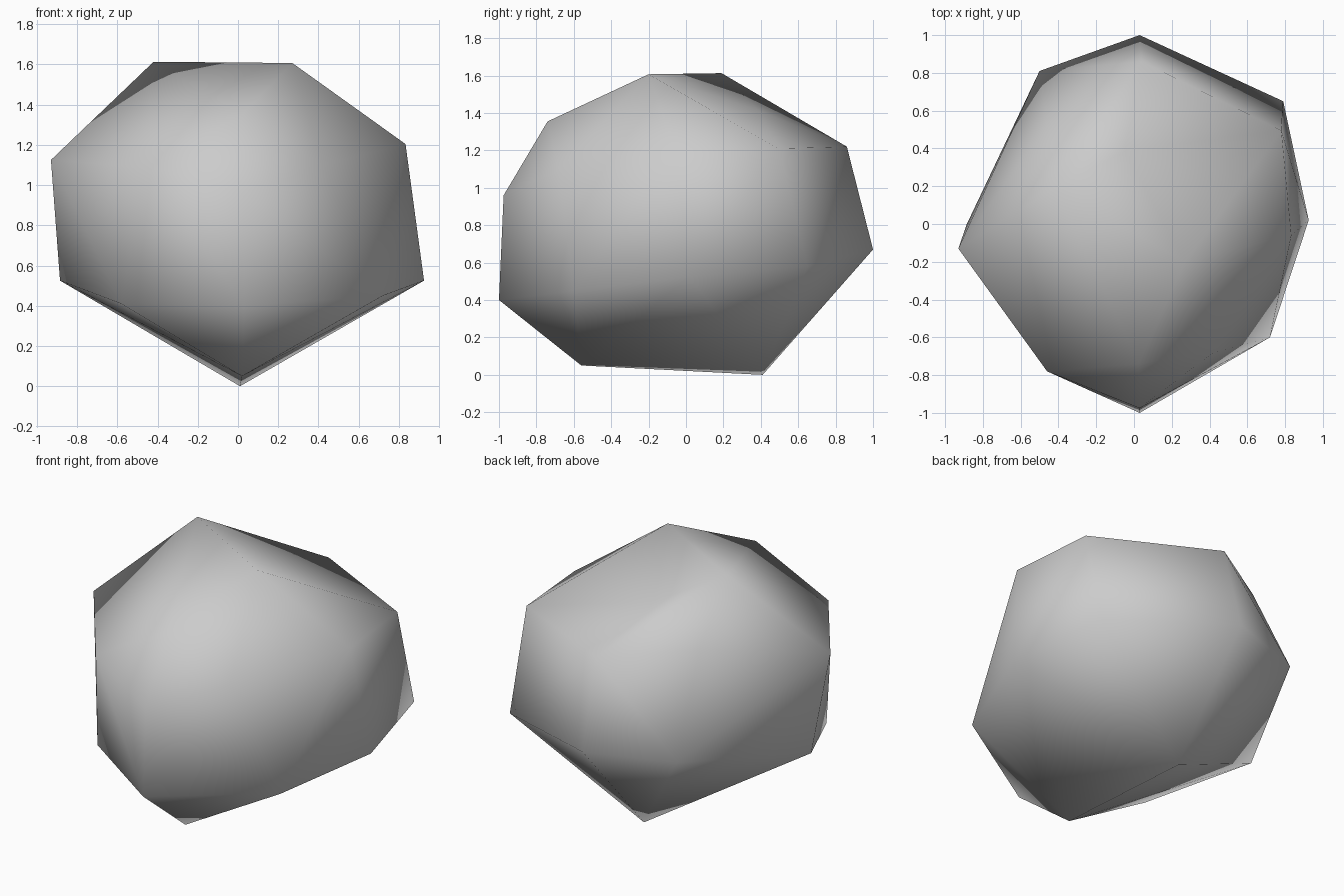
import bpy, bmesh

old = bpy.data.objects.get("Cube")
if old:
    bpy.data.objects.remove(old, do_unlink=True)

# Corner points of the boulder, ring by ring, counted from the back
keel = [(0.01, 0.41, 0.0), (0.02, -0.56, 0.05)]
lower_ring = [(0.03, 1.0, 0.67), (0.79, 0.65, 0.58), (0.925, 0.02, 0.525),
              (0.72, -0.6, 0.45), (0.03, -1.0, 0.4), (-0.58, -0.59, 0.41),
              (-0.885, 0.0, 0.525), (-0.5, 0.81, 0.67)]
upper_ring = [(0.04, 0.86, 1.22), (0.78, 0.495, 1.21), (0.833, -0.06, 1.204),
              (0.42, -0.68, 1.1), (0.03, -0.975, 0.96), (-0.46, -0.78, 1.09),
              (-0.93, -0.13, 1.125), (-0.46, 0.52, 1.27)]
crown = [(-0.42, 0.19, 1.613), (0.27, -0.2, 1.607), (0.025, -0.74, 1.355)]
hollow = (-0.05, 0.385, 1.415)

# Wrap a skin round the points, with the hollow raised while wrapping
bm = bmesh.new()
for point in keel + lower_ring + upper_ring + crown:
    bm.verts.new(point)
dent = bm.verts.new((hollow[0], hollow[1], 1.58))
bmesh.ops.convex_hull(bm, input=bm.verts[:])

# Sink the hollow behind the crown
dent.co = hollow
loose = [v for v in bm.verts if not v.link_faces]
bmesh.ops.delete(bm, geom=loose, context='VERTS')
bmesh.ops.recalc_face_normals(bm, faces=bm.faces[:])
for face in bm.faces:
    face.smooth = True

mesh = bpy.data.meshes.new("boulder")
bm.to_mesh(mesh)
bm.free()

# Plain grey stone
stone = bpy.data.materials.new("grey_stone")
stone.use_nodes = True
grey = (0.6, 0.6, 0.6, 1.0)
stone.diffuse_color = grey
stone.node_tree.nodes["Principled BSDF"].inputs["Base Color"].default_value = grey
mesh.materials.append(stone)

boulder = bpy.data.objects.new("boulder", mesh)
bpy.context.collection.objects.link(boulder)
